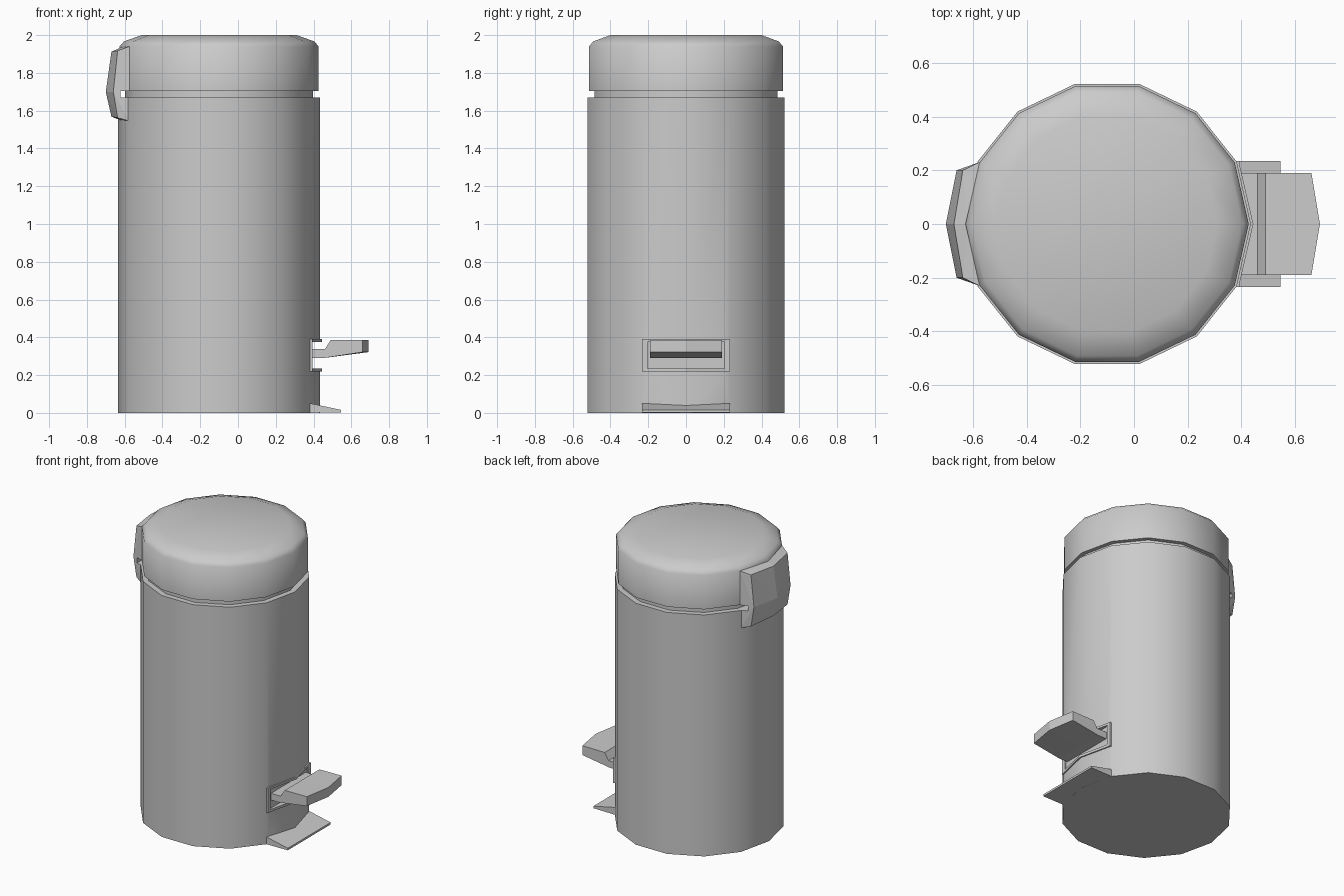
import bpy, bmesh
from math import sin, cos, pi, radians

if "Cube" in bpy.data.objects:
    bpy.data.objects.remove(bpy.data.objects["Cube"])

CX, SIDES = -0.10, 14          # axis of the can and its side count


def finish(name, bm):
    bmesh.ops.recalc_face_normals(bm, faces=bm.faces)
    me = bpy.data.meshes.new(name)
    bm.to_mesh(me)
    bm.free()
    ob = bpy.data.objects.new(name, me)
    bpy.context.collection.objects.link(ob)
    return ob


def loft(name, loops):
    """Skin between equal-length point loops and cap both ends."""
    bm = bmesh.new()
    rings = [[bm.verts.new(p) for p in lp] for lp in loops]
    n = len(rings[0])
    for a, b in zip(rings, rings[1:]):
        for i in range(n):
            j = (i + 1) % n
            bm.faces.new((a[i], a[j], b[j], b[i]))
    bm.faces.new(rings[0][::-1])
    bm.faces.new(rings[-1])
    return finish(name, bm)


def lathe(name, profile):
    angles = [2 * pi * i / SIDES for i in range(SIDES)]
    return loft(name, [[(CX + r * cos(a), r * sin(a), z) for a in angles]
                       for r, z in profile])


def box(name, x, y, z):
    return loft(name, [[(x[0], y[0], h), (x[1], y[0], h), (x[1], y[1], h), (x[0], y[1], h)]
                       for h in z])


def cut(ob, cutter):
    m = ob.modifiers.new("cut", 'BOOLEAN')
    m.operation, m.solver, m.object = 'DIFFERENCE', 'EXACT', cutter
    bpy.context.view_layer.objects.active = ob
    bpy.ops.object.modifier_apply(modifier=m.name)
    bpy.data.objects.remove(cutter)


def smooth(ob, deg):
    bpy.ops.object.select_all(action='DESELECT')
    ob.select_set(True)
    bpy.context.view_layer.objects.active = ob
    bpy.ops.object.shade_smooth_by_angle(angle=radians(deg))


# Body with the pedal opening cut into its front corner
body = lathe("body", [(0.535, 0), (0.535, 1.67)])
cut(body, box("opening_cutter", (0.386, 0.6), (-0.205, 0.205), (0.235, 0.375)))
smooth(body, 30)

# Recessed neck and rounded lid
smooth(lathe("neck", [(0.498, 1.66), (0.498, 1.715)]), 30)
smooth(lathe("lid", [(0.527, 1.705), (0.527, 1.94), (0.503, 1.967), (0.41, 2.0)]), 50)

# Frame around the pedal opening, bent round the corner
for name, z0, z1 in (("frame_top", 0.375, 0.39), ("frame_bottom", 0.218, 0.235)):
    loft(name, [[(0.375, -0.234, z), (0.39, -0.234, z), (0.444, 0, z),
                 (0.39, 0.234, z), (0.375, 0.234, z)] for z in (z0, z1)])
for name, s in (("frame_left", -1), ("frame_right", 1)):
    box(name, (0.37, 0.394), sorted((s * 0.205, s * 0.234)), (0.218, 0.39))

# Foot pedal with a pointed front edge
loft("pedal", [[(0.37, y, 0.29), (0.45, y, 0.29), (tip, y, 0.322), (tip, y, 0.387),
                (0.49, y, 0.385), (0.46, y, 0.337), (0.37, y, 0.337)]
               for y, tip in ((-0.19, 0.66), (0, 0.692), (0.19, 0.66))])

# Sloping foot at the base
loft("base_foot", [[(0.36, y, 0), (0.545, y, 0.002), (0.545, y, 0.016), (0.385, y, 0.05),
                    (0.36, y, 0.05)] for y in (-0.234, 0.234)])

# Hinge cover: faceted shell on the back corner, notched at the lid gap
bm = bmesh.new()
for s in (-1, 1):
    for x, z in ((-0.637, 1.918), (-0.66, 1.70), (-0.637, 1.562)):
        bm.verts.new((x, s * 0.2, z))
    for z in (1.94, 1.545):
        bm.verts.new((-0.575, s * 0.23, z))
for x, z in ((-0.67, 1.912), (-0.70, 1.70), (-0.67, 1.568), (-0.62, 1.935), (-0.62, 1.548)):
    bm.verts.new((x, 0, z))
bmesh.ops.convex_hull(bm, input=bm.verts)
hinge = finish("hinge_cover", bm)
cut(hinge, box("notch_cutter", (-0.622, -0.5), (-0.4, 0.4), (1.67, 1.705)))
